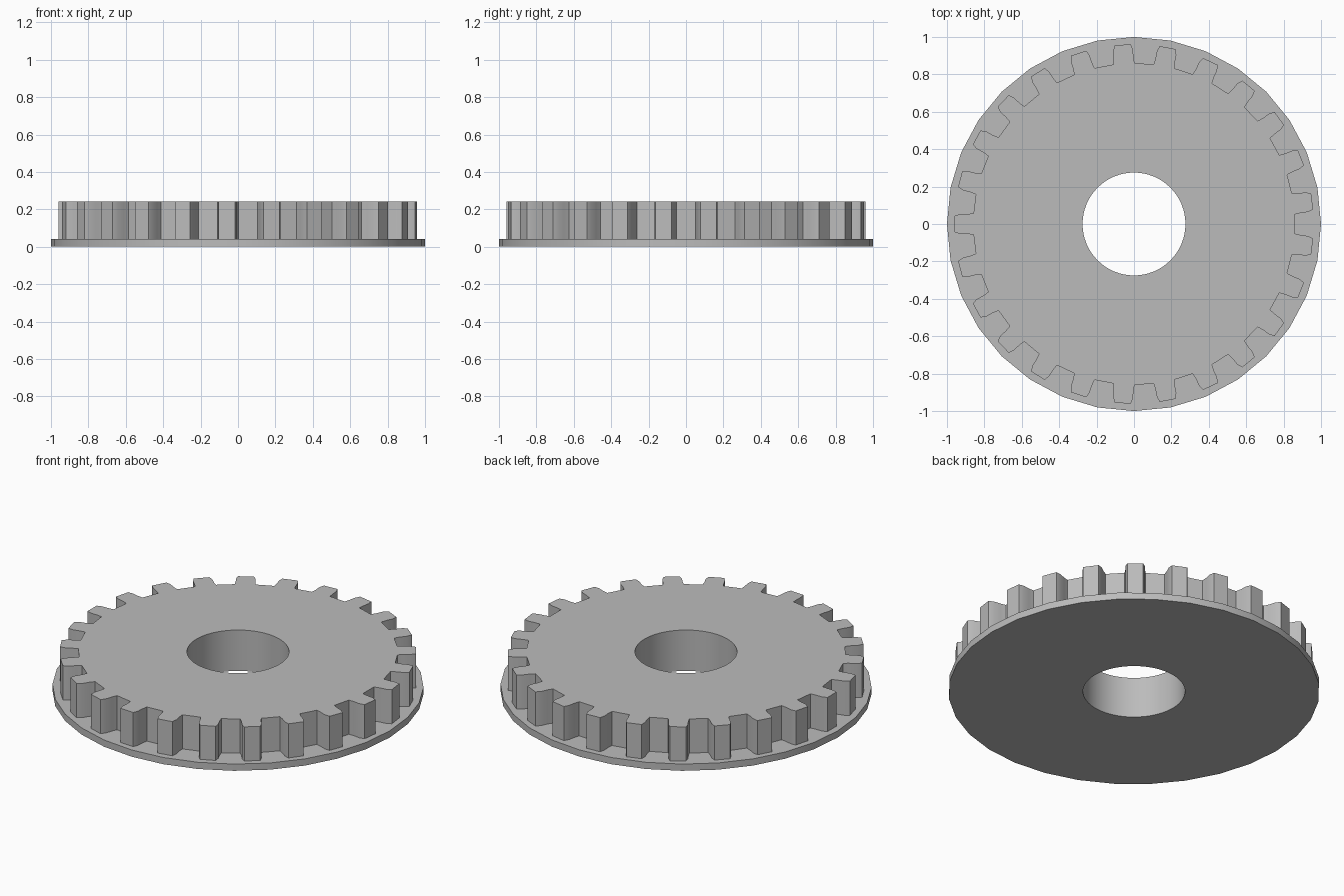
import bpy, bmesh
from math import pi, sin, cos, radians

cube = bpy.data.objects.get("Cube")
if cube:
    bpy.data.objects.remove(cube, do_unlink=True)

TEETH = 25
FLANGE_TOP, GEAR_TOP = 0.04, 0.243
FLANGE_R, BORE_R = 1.0, 0.275
# Half of a tooth from tip to root: (radius, half width)
FLANK = [(0.96, 0.043), (0.93, 0.053), (0.89, 0.053), (0.858, 0.057)]


def circle(radius, count):
    return [(radius * cos(2 * pi * i / count), radius * sin(2 * pi * i / count))
            for i in range(count)]


def gear_outline():
    """Outline with one tooth pointing at -x."""
    tooth = [(r, -w) for r, w in reversed(FLANK)] + list(FLANK)
    points = []
    for i in range(TEETH):
        a = pi + 2 * pi * i / TEETH
        points += [(r * cos(a) - w * sin(a), r * sin(a) + w * cos(a)) for r, w in tooth]
    return points


def add_loop(bm, points, z):
    verts = [bm.verts.new((x, y, z)) for x, y in points]
    edges = [bm.edges.new((verts[i - 1], verts[i])) for i in range(len(verts))]
    return verts, edges


def wall(bm, low, high):
    for i in range(len(low[0])):
        bm.faces.new((low[0][i - 1], low[0][i], high[0][i], high[0][i - 1]))


def cap(bm, outer, inner):
    bmesh.ops.triangle_fill(bm, edges=outer[1] + inner[1], use_beauty=True)


bm = bmesh.new()
rim, bore, teeth = circle(FLANGE_R, 32), circle(BORE_R, 64), gear_outline()

rim_low, rim_high = add_loop(bm, rim, 0), add_loop(bm, rim, FLANGE_TOP)
teeth_low, teeth_high = add_loop(bm, teeth, FLANGE_TOP), add_loop(bm, teeth, GEAR_TOP)
bore_low, bore_high = add_loop(bm, bore, 0), add_loop(bm, bore, GEAR_TOP)

# Flat rings: underside, flange shelf, gear top
cap(bm, rim_low, bore_low)
cap(bm, rim_high, teeth_low)
cap(bm, teeth_high, bore_high)

# Upright walls: flange rim, teeth, bore
wall(bm, rim_low, rim_high)
wall(bm, teeth_low, teeth_high)
wall(bm, bore_low, bore_high)
bmesh.ops.recalc_face_normals(bm, faces=bm.faces[:])

mesh = bpy.data.meshes.new("flanged_gear")
bm.to_mesh(mesh)
bm.free()
gear = bpy.data.objects.new("flanged_gear", mesh)
bpy.context.collection.objects.link(gear)

# Plain grey finish
grey = bpy.data.materials.new("plain_grey")
grey.use_nodes = True
colour = (0.5, 0.5, 0.5, 1)
grey.diffuse_color = colour
grey.node_tree.nodes["Principled BSDF"].inputs["Base Color"].default_value = colour
mesh.materials.append(grey)

bpy.ops.object.select_all(action='DESELECT')
gear.select_set(True)
bpy.context.view_layer.objects.active = gear
bpy.ops.object.shade_smooth_by_angle(angle=radians(30))
